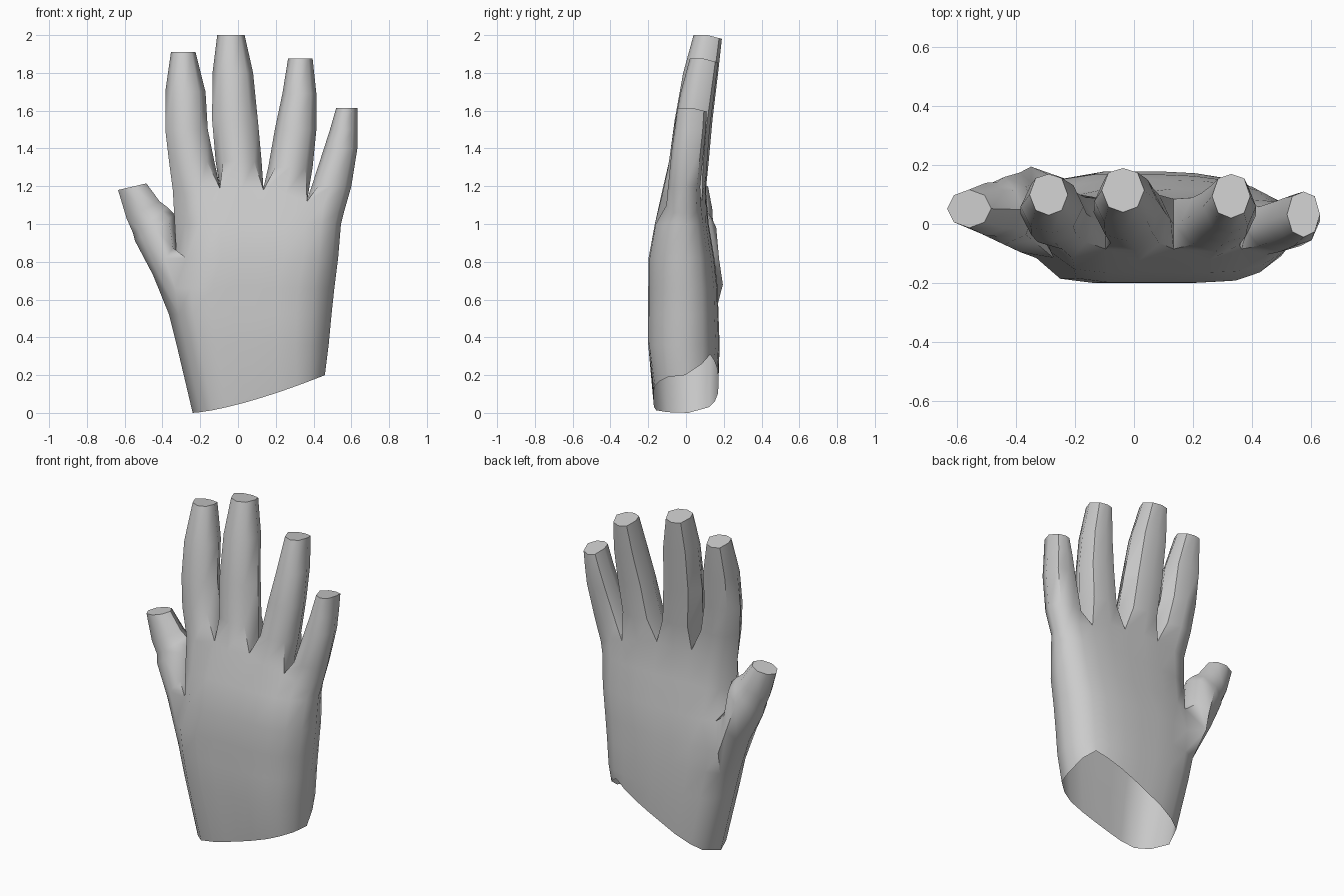
import bpy, bmesh, math

if "Cube" in bpy.data.objects:
    bpy.data.objects.remove(bpy.data.objects["Cube"])

bm = bmesh.new()
COLS = 9


def vert(x, y, z):
    return bm.verts.new((x, y, z))


def bridge(a, b):
    n = len(a)
    for i in range(n):
        j = (i + 1) % n
        bm.faces.new((a[i], a[j], b[j], b[i]))


# Palm cross-section: column positions across the width, and front/back depth
T = [0.06, 0.15, 0.275, 0.40, 0.53, 0.66, 0.785, 0.88, 0.965]
W_FRONT = [0.58, 0.93, 1, 1, 1, 1, 0.97, 0.83, 0.55]
W_BACK = [0.72, 0.9, 1, 1, 1, 0.97, 0.88, 0.75, 0.5]
TOP_Z = [1.16, 1.17, 1.19, 1.18, 1.18, 1.16, 1.12, 1.10, 1.06]


def palm_ring(zf, zb, zl, zr, xl, xr, yf, yb):
    """Ring order: left, front columns, right, back columns reversed."""
    xs = [xl + (xr - xl) * t for t in T]
    front = [vert(x, yf * w, z) for x, w, z in zip(xs, W_FRONT, zf)]
    back = [vert(x, yb * w, z) for x, w, z in zip(xs, W_BACK, zb)]
    left = vert(xl, (front[0].co.y + back[0].co.y) / 2, zl)
    right = vert(xr, (front[-1].co.y + back[-1].co.y) / 2, zr)
    return {"L": left, "F": front, "R": right, "B": back,
            "loop": [left] + front + [right] + back[::-1]}


# Slanted open wrist, then palm rings up to the knuckle line
wrist_front = [0.2 * t ** 1.4 for t in T]
wrist_back = [0.01 + 0.34 * t for t in T[:-1]] + [0.26]
rings = [palm_ring(wrist_front, wrist_back, 0.0, 0.2, -0.24, 0.46, -0.17, 0.17)]
for z, xl, xr, yf, yb in [(0.36, -0.325, 0.48, -0.2, 0.178),
                          (0.52, -0.365, 0.495, -0.2, 0.172),
                          (0.66, -0.385, 0.51, -0.2, 0.168),
                          (0.82, -0.325, 0.53, -0.198, 0.15),
                          (1.0, -0.335, 0.545, -0.165, 0.12)]:
    zs = [z] * COLS
    rings.append(palm_ring(zs, zs, z, z, xl, xr, yf, yb))
rings.append(palm_ring(TOP_Z, TOP_Z, 1.18, 1.06, -0.345, 0.56, -0.125, 0.105))
rings[3]["B"][0].co = (-0.35, 0.195, 0.68)

for a, b in zip(rings, rings[1:]):
    bridge(a["loop"], b["loop"])

# Open a hole on the palm's side for the thumb
lo, mid, hi = rings[2], rings[3], rings[4]
thumb_base = [lo["F"][0], lo["L"], lo["B"][0], mid["B"][0],
              hi["B"][0], hi["L"], hi["F"][0], mid["F"][0]]
bmesh.ops.delete(bm, geom=[mid["L"]], context='VERTS')

# Thumb: outer edge point, inner edge point, depth centre and half depth
prev = thumb_base
for (x0, z0), (x1, z1), yc, r in [((-0.45, 0.73), (-0.325, 0.90), 0.04, 0.135),
                                  ((-0.545, 0.91), (-0.335, 1.05), 0.045, 0.115),
                                  ((-0.555, 0.95), (-0.375, 1.09), 0.05, 0.092),
                                  ((-0.59, 1.03), (-0.415, 1.12), 0.05, 0.09),
                                  ((-0.635, 1.18), (-0.485, 1.215), 0.052, 0.065)]:
    ring = []
    for k in range(8):
        a = math.radians(-45 + 45 * k)
        u = 0.5 - 0.5 * math.cos(a) * (1 if k in (1, 5) else 0.98)
        ring.append(vert(x0 + (x1 - x0) * u, yc + r * math.sin(a), z0 + (z1 - z0) * u))
    bridge(prev, ring)
    prev = ring
bm.faces.new(prev)

# Web points shared between neighbouring fingers
top = rings[-1]
webs = [top["L"]]
for c in (2, 4, 6):
    f, b = top["F"][c], top["B"][c]
    f.co.y, b.co.y = -0.085, 0.085
    webs.append(vert(f.co.x, 0.0, f.co.z + 0.01))
webs.append(top["R"])

# Fingers: height, left x, right x, front y, back y
fingers = [
    [(1.33, -0.365, -0.125, -0.085, 0.11), (1.5, -0.385, -0.16, -0.06, 0.125),
     (1.7, -0.385, -0.172, -0.03, 0.15), (1.91, -0.355, -0.225, 0.03, 0.17)],
    [(1.33, -0.118, 0.125, -0.09, 0.12), (1.55, -0.137, 0.105, -0.06, 0.14),
     (1.8, -0.135, 0.08, -0.015, 0.17), (2.0, -0.11, 0.035, 0.04, 0.19)],
    [(1.3, 0.16, 0.395, -0.095, 0.11), (1.5, 0.195, 0.415, -0.065, 0.125),
     (1.69, 0.235, 0.415, -0.03, 0.15), (1.875, 0.265, 0.395, 0.02, 0.17)],
    [(1.2, 0.39, 0.60, -0.095, 0.075), (1.4, 0.455, 0.632, -0.075, 0.095),
     (1.5, 0.487, 0.632, -0.06, 0.105), (1.615, 0.52, 0.632, -0.045, 0.11)],
]
for i, sections in enumerate(fingers):
    c = 2 * i
    F, B = top["F"], top["B"]
    last = i == 3
    first = i == 0
    prev = F[c:c + 3] + [webs[i + 1]] + B[c:c + 3][::-1] + [webs[i]]
    # Octagonal sections sharing the order of the base loop
    for s, (z, xl, xr, yf, yb) in enumerate(sections):
        xc, rx, yc, ry = (xl + xr) / 2, (xr - xl) / 2, (yf + yb) / 2, (yb - yf) / 2
        ring = []
        for dx, dy in [(-0.68, -0.76), (0, -1), (0.68, -0.76), (1, 0),
                       (0.68, 0.8), (0, 1), (-0.68, 0.8), (-1, 0)]:
            drop = 0.02 * max(dy, 0) if s == 3 else 0
            ring.append(vert(xc + rx * dx, yc + ry * dy, z - drop))
        bridge(prev, ring)
        prev = ring
    bm.faces.new(prev)

bmesh.ops.recalc_face_normals(bm, faces=bm.faces)
mesh = bpy.data.meshes.new("hand")
bm.to_mesh(mesh)
bm.free()
hand = bpy.data.objects.new("hand", mesh)
bpy.context.collection.objects.link(hand)
bpy.context.view_layer.objects.active = hand
hand.select_set(True)
bpy.ops.object.shade_smooth_by_angle(angle=math.radians(50))
